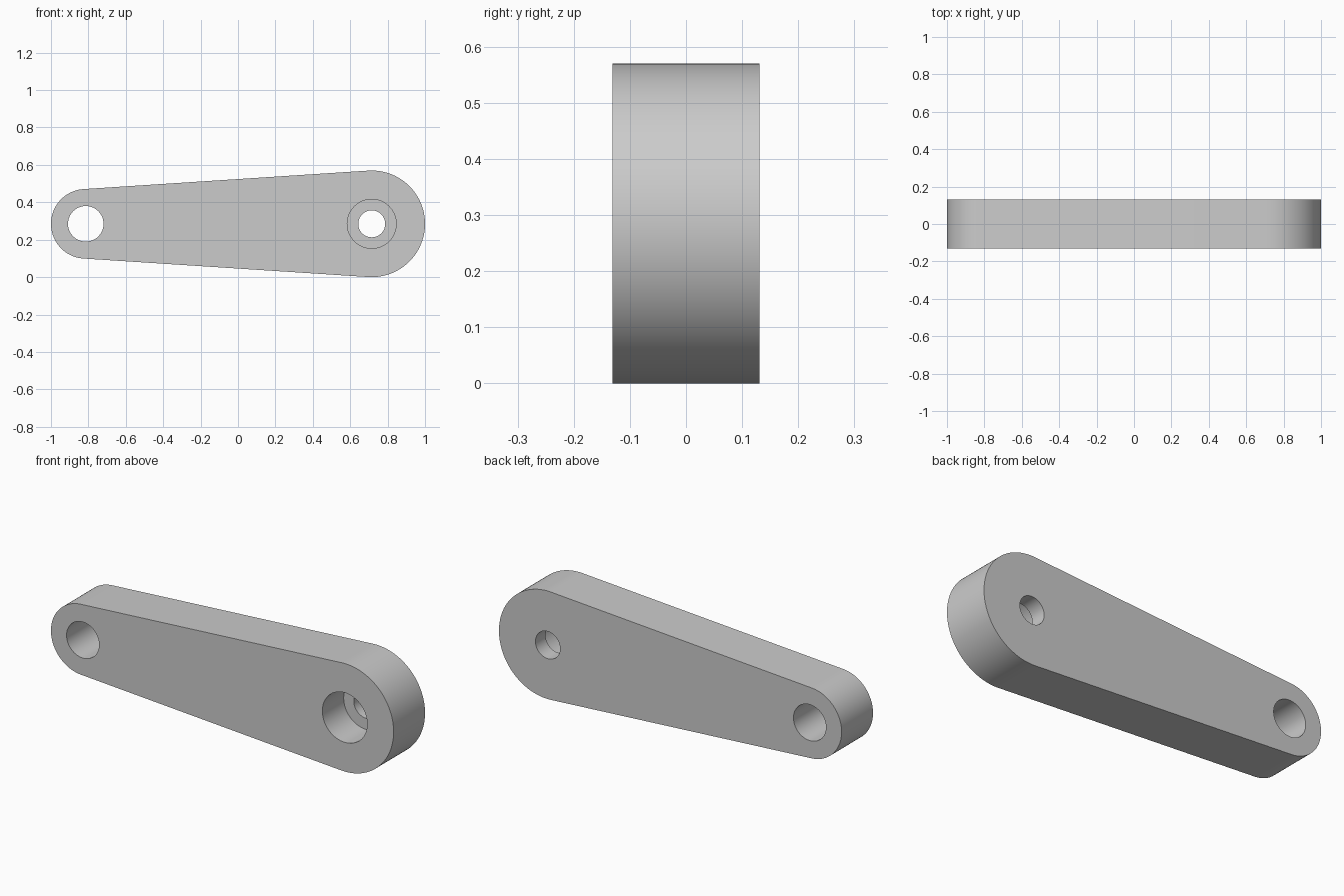
import bpy
import bmesh
from math import pi, asin, sin, cos, radians

cube = bpy.data.objects.get("Cube")
if cube:
    bpy.data.objects.remove(cube, do_unlink=True)

HALF = 0.131           # half thickness of the arm
MID_Z = 0.285          # height of both hole axes
BIG_X, BIG_R = 0.715, 0.285
SMALL_X, SMALL_R = -0.814, 0.186

grey = bpy.data.materials.new("plain grey")
grey.use_nodes = True
colour = (0.6, 0.6, 0.6, 1)
grey.diffuse_color = colour
grey.node_tree.nodes["Principled BSDF"].inputs["Base Color"].default_value = colour


def arc(cx, r, start, end, steps=64):
    """Points of an arc in the xz plane."""
    angles = [start + (end - start) * i / steps for i in range(steps + 1)]
    return [(cx + r * cos(a), MID_Z + r * sin(a)) for a in angles]


def prism(name, outline, y0, y1):
    """Extrude an xz outline from y0 to y1."""
    bm = bmesh.new()
    face = bm.faces.new([bm.verts.new((x, y0, z)) for x, z in outline])
    extruded = bmesh.ops.extrude_face_region(bm, geom=[face])["geom"]
    moved = [v for v in extruded if isinstance(v, bmesh.types.BMVert)]
    bmesh.ops.translate(bm, vec=(0, y1 - y0, 0), verts=moved)
    bmesh.ops.recalc_face_normals(bm, faces=bm.faces)
    mesh = bpy.data.meshes.new(name)
    bm.to_mesh(mesh)
    bm.free()
    mesh.materials.append(grey)
    obj = bpy.data.objects.new(name, mesh)
    bpy.context.collection.objects.link(obj)
    return obj


# Tapered arm: two round ends joined by their common tangents
tangent = pi / 2 + asin((BIG_R - SMALL_R) / (BIG_X - SMALL_X))
outline = (arc(BIG_X, BIG_R, -tangent, tangent)
           + arc(SMALL_X, SMALL_R, tangent, 2 * pi - tangent))
arm = prism("lever_arm", outline, -HALF, HALF)
bpy.context.view_layer.objects.active = arm
arm.select_set(True)

# Holes: pivot hole, bolt hole and the front counterbore around it
holes = [
    ("pivot_hole", SMALL_X, 0.095, HALF + 0.1),
    ("bolt_hole", BIG_X, 0.072, HALF + 0.1),
    ("counterbore", BIG_X, 0.131, 0.047),
]
for name, x, radius, back in holes:
    cutter = prism(name, arc(x, radius, 0, 2 * pi)[:-1], -HALF - 0.1, back)
    cutter.hide_render = True
    cut = arm.modifiers.new(name, 'BOOLEAN')
    cut.operation = 'DIFFERENCE'
    cut.solver = 'EXACT'
    cut.object = cutter
    bpy.ops.object.modifier_apply(modifier=name)
    bpy.data.objects.remove(cutter, do_unlink=True)

bpy.ops.object.shade_smooth_by_angle(angle=radians(30))
